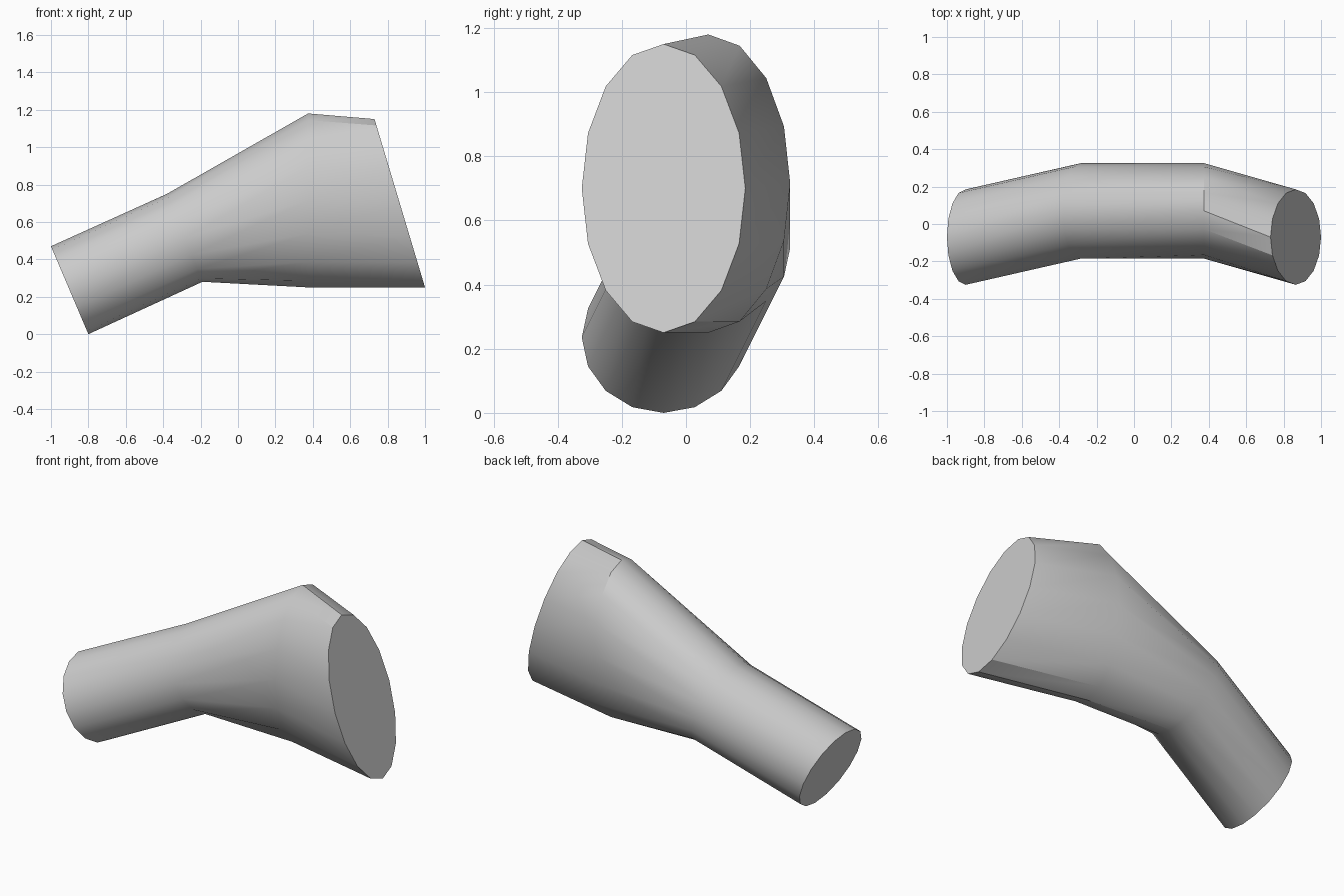
import bpy, bmesh, math
from mathutils import Vector

cube = bpy.data.objects.get("Cube")
if cube:
    bpy.data.objects.remove(cube, do_unlink=True)

SIDES = 16
HALF_WIDTH = 0.255

# Each ring: top (x, z), bottom (x, z), sideways offset y
rings = [
    ((-1.0, 0.47), (-0.80, 0.0), -0.07),
    ((-0.38, 0.75), (-0.19, 0.28), 0.07),
    ((0.375, 1.18), (0.375, 0.25), 0.07),
    ((0.73, 1.15), (1.0, 0.25), -0.07),
]

grey = bpy.data.materials.new("light grey")
grey.use_nodes = True
colour = (0.6, 0.6, 0.6, 1)
grey.diffuse_color = colour
grey.node_tree.nodes["Principled BSDF"].inputs["Base Color"].default_value = colour


def add_ring(bm, top, bottom, y):
    """Elliptical section whose tall axis runs from bottom to top."""
    top, bottom = Vector((top[0], y, top[1])), Vector((bottom[0], y, bottom[1]))
    centre, tall = (top + bottom) / 2, (top - bottom) / 2
    wide = Vector((0, HALF_WIDTH, 0))
    angles = [2 * math.pi * i / SIDES for i in range(SIDES)]
    return [bm.verts.new(centre + tall * math.cos(a) + wide * math.sin(a))
            for a in angles]


# Bent tube lofted through the rings, closed at both ends
bm = bmesh.new()
loops = [add_ring(bm, *r) for r in rings]
for a, b in zip(loops, loops[1:]):
    for i in range(SIDES):
        j = (i + 1) % SIDES
        bm.faces.new((a[i], a[j], b[j], b[i]))
bm.faces.new(loops[0])
bm.faces.new(loops[-1])
bmesh.ops.recalc_face_normals(bm, faces=bm.faces)
mesh = bpy.data.meshes.new("bent_sleeve")
bm.to_mesh(mesh)
bm.free()
mesh.materials.append(grey)

sleeve = bpy.data.objects.new("bent_sleeve", mesh)
bpy.context.collection.objects.link(sleeve)
bpy.ops.object.select_all(action="DESELECT")
sleeve.select_set(True)
bpy.context.view_layer.objects.active = sleeve
bpy.ops.object.shade_smooth_by_angle(angle=math.radians(30))
